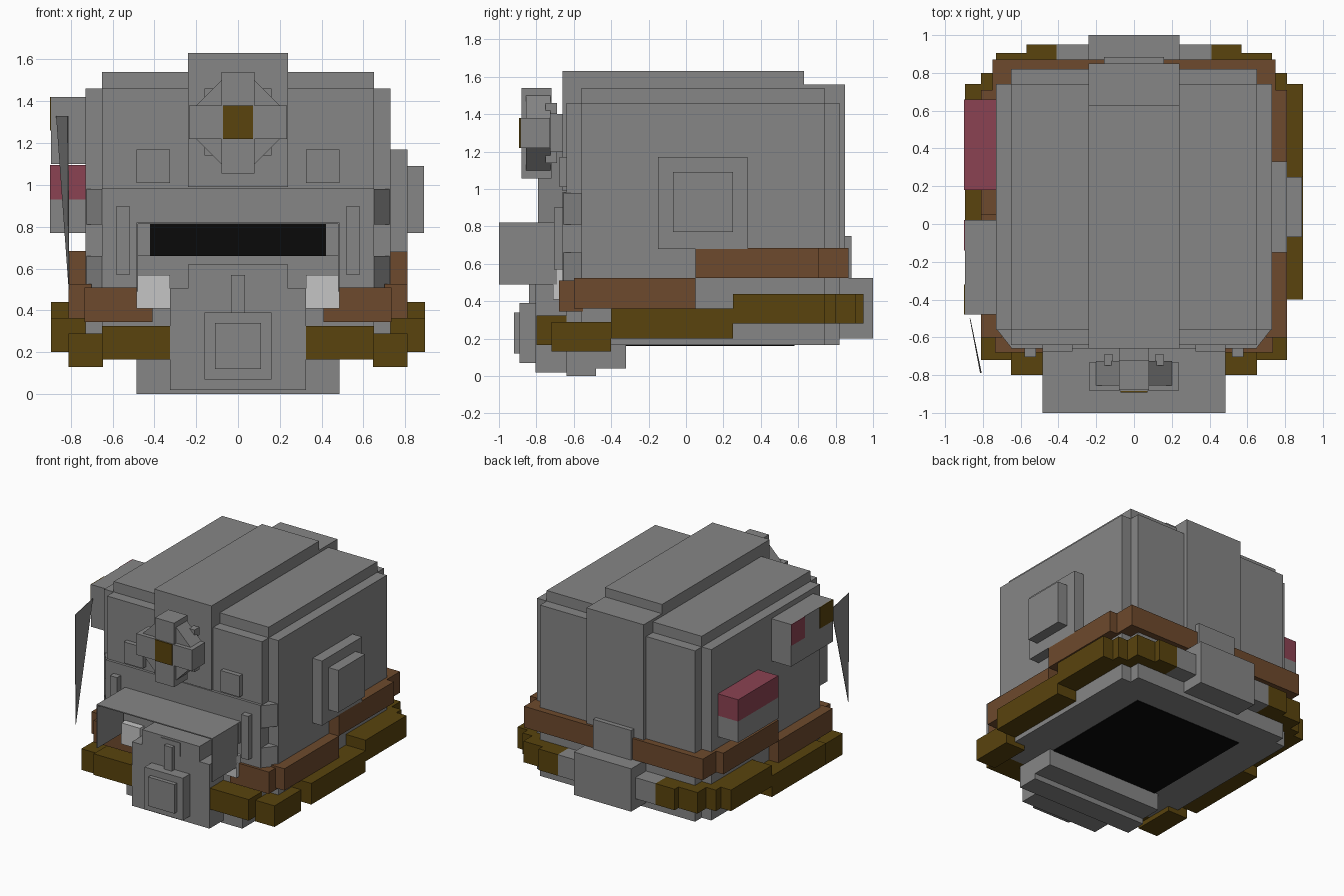
import bpy
import bmesh

old = bpy.data.objects.get("Cube")
if old:
    bpy.data.objects.remove(old, do_unlink=True)


def material(name, red, green, blue):
    mat = bpy.data.materials.new(name)
    mat.use_nodes = True
    colour = (red, green, blue, 1)
    mat.diffuse_color = colour
    mat.node_tree.nodes["Principled BSDF"].inputs["Base Color"].default_value = colour
    return mat


grey = material("armour grey", .24, .24, .24)
white = material("pale grey", .56, .56, .56)
black = material("visor black", .003, .003, .003)
brown = material("leather brown", .155, .068, .026)
olive = material("olive brown", .1, .057, .004)
pink = material("dusty pink", .26, .055, .085)


def finish(name, bm, mat):
    bmesh.ops.recalc_face_normals(bm, faces=bm.faces)
    mesh = bpy.data.meshes.new(name)
    bm.to_mesh(mesh)
    bm.free()
    mesh.materials.append(mat)
    obj = bpy.data.objects.new(name, mesh)
    bpy.context.collection.objects.link(obj)
    return obj


def prism(name, mat, outline, direction):
    """Extrude a flat outline along a direction."""
    bm = bmesh.new()
    face = bm.faces.new([bm.verts.new(point) for point in outline])
    result = bmesh.ops.extrude_face_region(bm, geom=[face], use_keep_orig=True)
    verts = [v for v in result["geom"] if isinstance(v, bmesh.types.BMVert)]
    bmesh.ops.translate(bm, verts=verts, vec=direction)
    return finish(name, bm, mat)


def box(name, mat, x, y, z):
    """Box given by its ranges on the three axes."""
    bm = bmesh.new()
    bmesh.ops.create_cube(bm, size=1)
    for v in bm.verts:
        v.co = [r[0] if c < 0 else r[1] for c, r in zip(v.co, (x, y, z))]
    return finish(name, bm, mat)


def centred(name, mat, half, y, z):
    return box(name, mat, (-half, half), y, z)


def pair(name, mat, x, y, z):
    box("left_" + name, mat, x, y, z)
    box("right_" + name, mat, (-x[1], -x[0]), y, z)


# Main shell
centred("shell_core", grey, .73, (-.56, .74), (.165, 1.46))
centred("shell_front_and_back", grey, .65, (-.64, .82), (.165, 1.46))
centred("shell_crown", grey, .65, (-.56, .74), (1.4, 1.54))
centred("crown_ridge", grey, .24, (-.66, .63), (.99, 1.63))
centred("back_spine", grey, .24, (.6, .85), (.6, 1.56))
centred("neck_opening", black, .455, (-.42, .58), (.16, .167))

# Rear blocks
centred("rear_connector", grey, .16, (.7, .885), (.5, .75))
centred("rear_box", grey, .24, (.7, 1), (.2, .525))

# Face plate with angled corner brackets
centred("face_plate", grey, .65, (-.66, -.5), (.5, .985))
for side, label in ((1, "left"), (-1, "right")):
    for bottom, height, level in ((.81, .17, "upper"), (.5, .16, "lower")):
        corner = [(.62, -.655), (.65, -.655), (.725, -.56), (.62, -.56)]
        prism(f"{label}_{level}_bracket", grey,
              [(side * x, y, bottom) for x, y in corner], (0, 0, height))
pair("cheek_rail", grey, (.52, .58), (-.705, -.65), (.57, .9))
pair("brow_button", grey, (.325, .485), (-.675, -.62), (1.01, 1.17))

# Visor slit under a thin canopy
centred("visor_frame", grey, .485, (-.685, -.64), (.66, .82))
centred("visor_slit", black, .42, (-.69, -.684), (.66, .812))
centred("canopy_top", grey, .485, (-1, -.65), (.812, .82))
pair("canopy_side", grey, (.478, .485), (-1, -.69), (.49, .82))
pair("cheek_light", white, (.325, .485), (-.71, -.6), (.41, .57))

# Chin and jaw
centred("chin_block", grey, .325, (-.805, -.48), (.02, .505))
centred("chin_step", grey, .24, (-.805, -.6), (.5, .62))
centred("chin_riser", grey, .08, (-.81, -.7), (.5, .605))
centred("chin_plate", grey, .16, (-.89, -.8), (.07, .39))
centred("chin_panel", grey, .11, (-.92, -.88), (.12, .34))
centred("chin_pin", grey, .033, (-.84, -.8), (.39, .57))
centred("jaw_base", grey, .485, (-.64, -.32), (.04, .3))
centred("jaw_foot", grey, .485, (-.64, -.48), (0, .17))

# Forehead lamp
centred("lamp_crossbar", grey, .235, (-.885, -.73), (1.22, 1.38))
centred("lamp_upright", grey, .08, (-.88, -.72), (1.055, 1.54))
centred("lamp_lens", olive, .072, (-.892, -.884), (1.22, 1.38))
octagon = [(.08, 1.5), (.2, 1.38), (.2, 1.22), (.08, 1.1),
           (-.08, 1.1), (-.2, 1.22), (-.2, 1.38), (-.08, 1.5)]
prism("lamp_body", grey, [(x, -.855, z) for x, z in octagon], (0, .13, 0))
centred("lamp_stem", grey, .08, (-.74, -.64), (1.2, 1.4))
for z, level in ((1.14, "lower"), (1.4, "upper")):
    pair(level + "_lamp_stud", grey, (.11, .16), (-.75, -.69), (z, z + .06))

# Left ear pad
box("ear_pad", grey, (.7, .81), (-.15, .33), (.68, 1.17))
box("ear_pad_cap", grey, (.8, .89), (-.07, .25), (.77, 1.09))

# Right side devices
box("right_device_base", grey, (-.9, -.7), (.18, .66), (.77, .93))
box("right_device_top", pink, (-.9, -.7), (.18, .66), (.93, 1.095))
box("right_antenna_box", grey, (-.895, -.7), (-.48, .02), (1.1, 1.42))
box("antenna_pink_panel", pink, (-.9, -.893), (-.14, .02), (1.26, 1.42))
box("antenna_olive_panel", olive, (-.9, -.893), (-.48, -.32), (1.26, 1.42))
prism("antenna_fin", grey,
      [(-.815, -.79, 1.33), (-.87, -.5, 1.33), (-.81, -.79, .5)], (.004, 0, 0))

# Upper brown band
pair("band_front", brown, (.41, .735), (-.68, -.55), (.345, .51))
pair("band_side", brown, (.7, .81), (-.6, .05), (.36, .525))
pair("band_rear_side", brown, (.7, .81), (.05, .71), (.525, .685))
centred("band_back", brown, .75, (.7, .87), (.525, .685))

# Lower olive bumper
pair("bumper_front", olive, (.32, .65), (-.8, -.6), (.165, .325))
pair("bumper_front_corner", olive, (.645, .81), (-.72, -.4), (.13, .29))
pair("bumper_side", olive, (.7, .895), (-.4, .25), (.2, .36))
pair("bumper_rear_side", olive, (.7, .895), (.25, .74), (.28, .44))
pair("bumper_rear_corner", olive, (.6, .81), (.6, .8), (.28, .44))
pair("bumper_back", olive, (.56, .73), (.7, .905), (.28, .44))
pair("bumper_back_inner", olive, (.41, .57), (.74, .95), (.28, .44))
pair("bumper_link", grey, (.23, .41), (.74, .95), (.28, .44))
